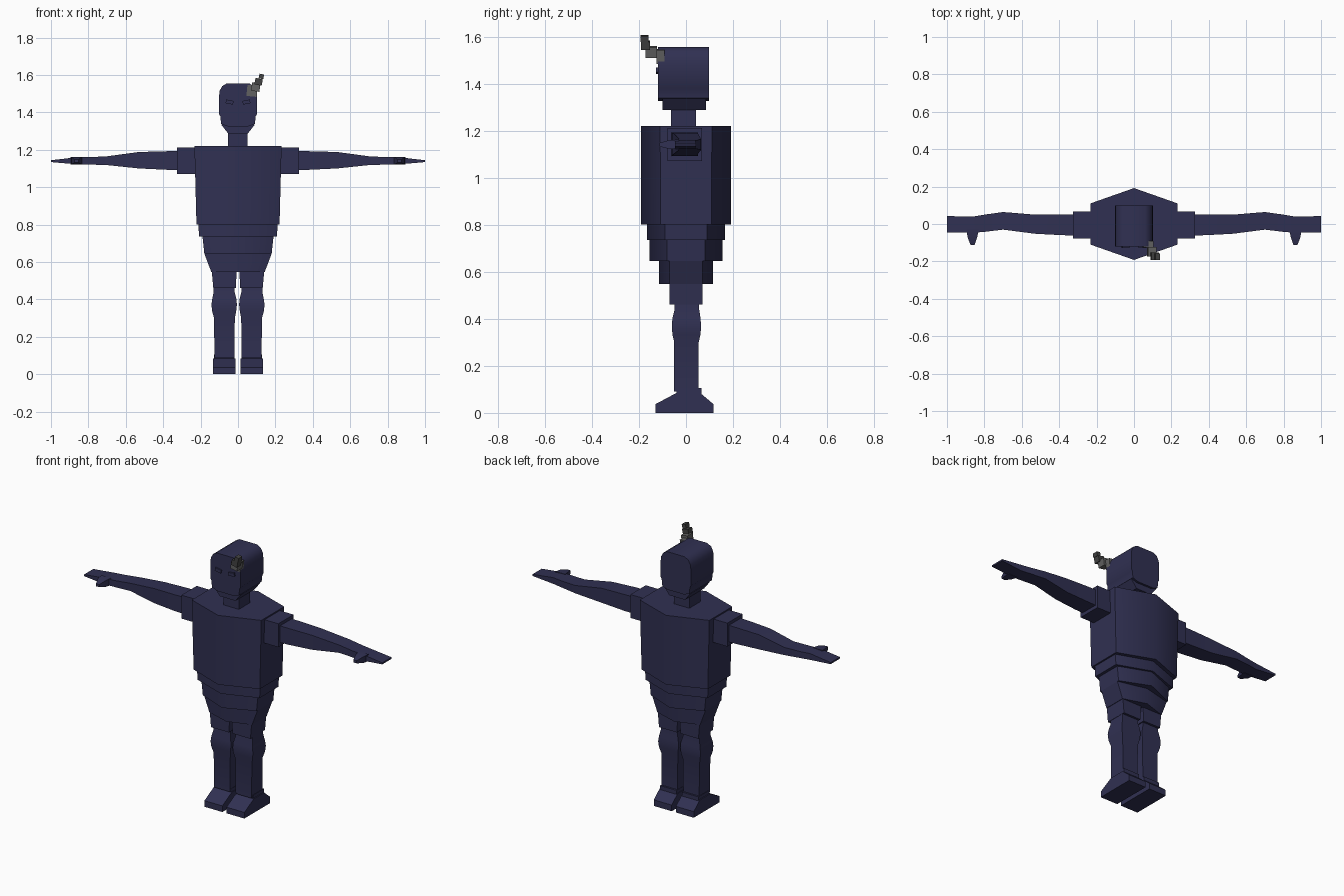
import bpy, bmesh, math
from mathutils import Matrix, Vector


def material(name, rgb):
    m = bpy.data.materials.new(name)
    m.diffuse_color = (*rgb, 1)
    return m


NAVY = material("navy", (0.030, 0.030, 0.085))
GREY = material("mid grey", (0.12, 0.12, 0.12))
DARK = material("dark grey", (0.055, 0.055, 0.055))


def loft(name, rings, mat, smooth=45):
    """Join equal-length rings of 3D points into a closed solid."""
    bm = bmesh.new()
    vs = [[bm.verts.new(p) for p in r] for r in rings]
    n = len(vs[0])
    for a, b in zip(vs, vs[1:]):
        for i in range(n):
            j = (i + 1) % n
            bm.faces.new((a[i], a[j], b[j], b[i]))
    bm.faces.new(vs[0])
    bm.faces.new(vs[-1])
    bmesh.ops.recalc_face_normals(bm, faces=bm.faces)
    for f in bm.faces:
        f.smooth = True
    for e in bm.edges:
        e.smooth = e.calc_face_angle(0) < math.radians(smooth)
    me = bpy.data.meshes.new(name)
    bm.to_mesh(me)
    bm.free()
    me.materials.append(mat)
    ob = bpy.data.objects.new(name, me)
    bpy.context.collection.objects.link(ob)
    return ob


def rect_z(x0, x1, y0, y1, z):
    return [(x0, y0, z), (x1, y0, z), (x1, y1, z), (x0, y1, z)]


def rect_x(x, y0, y1, z0, z1):
    return [(x, y0, z0), (x, y1, z0), (x, y1, z1), (x, y0, z1)]


def hexagon(z, w, corner, apex):
    return [(w, -corner, z), (w, corner, z), (0, apex, z),
            (-w, corner, z), (-w, -corner, z), (0, -apex, z)]


def mirrored(side, rings):
    return [[(side * x, y, z) for x, y, z in r] for r in rings]


def box(name, size, centre, mat, tilt=0):
    sx, sy, sz = (s / 2 for s in size)
    ob = loft(name, [rect_z(-sx, sx, -sy, sy, -sz), rect_z(-sx, sx, -sy, sy, sz)], mat)
    ob.data.transform(Matrix.Translation(Vector(centre)) @ Matrix.Rotation(tilt, 4, 'Y'))
    return ob


# Torso, waist and hip layers
loft("torso", [hexagon(0.80, 0.222, 0.108, 0.192), hexagon(1.22, 0.233, 0.110, 0.192)], NAVY)
loft("waist", [hexagon(0.735, 0.208, 0.09, 0.166), hexagon(0.80, 0.212, 0.09, 0.166)], NAVY)
loft("belt", [hexagon(0.645, 0.18, 0.08, 0.155), hexagon(0.738, 0.19, 0.08, 0.155)], NAVY)
loft("hips", [hexagon(0.547, 0.143, 0.07, 0.115), hexagon(0.645, 0.18, 0.07, 0.115)], NAVY)

# Neck and head
loft("neck", [rect_z(-0.053, 0.05, -0.063, 0.043, 1.2), rect_z(-0.053, 0.05, -0.063, 0.043, 1.31)], NAVY)
half = [(0.055, 1.325), (0.09, 1.338), (0.095, 1.38), (0.102, 1.39), (0.102, 1.48),
        (0.098, 1.515), (0.085, 1.54), (0.06, 1.555)]
profile = half + [(-x, z) for x, z in reversed(half)]
loft("head", [[(x, y, z) for x, z in profile] for y in (-0.12, 0.098)], NAVY)
loft("jaw", [rect_z(-0.053, 0.053, -0.10, 0.085, 1.287),
             rect_z(-0.09, 0.09, -0.10, 0.085, 1.335)], NAVY)

for s, tag in ((-1, "right"), (1, "left")):
    # Eye plates
    box(tag + "_eye", (0.04, 0.009, 0.02), (s * 0.045, -0.124, 1.455), NAVY, s * -0.2)

    # Shoulder and arm with flat hand
    loft(tag + "_shoulder", mirrored(s, [rect_x(0.2, -0.078, 0.068, 1.07, 1.212),
                                         rect_x(0.325, -0.078, 0.068, 1.07, 1.212)]), NAVY)
    arm = [(0.22, -0.062, 0.052, 1.09, 1.195), (0.38, -0.06, 0.052, 1.093, 1.192),
           (0.53, -0.052, 0.05, 1.10, 1.188), (0.70, -0.03, 0.064, 1.118, 1.165),
           (0.80, -0.042, 0.05, 1.121, 1.16), (0.86, -0.047, 0.04, 1.122, 1.16),
           (1.0, -0.046, 0.042, 1.134, 1.144)]
    loft(tag + "_arm", mirrored(s, [rect_x(*a) for a in arm]), NAVY, 30)
    thumb = [(-0.03, 0.83, 0.895, 1.12, 1.162), (-0.07, 0.838, 0.89, 1.122, 1.16),
             (-0.112, 0.852, 0.874, 1.132, 1.148)]
    loft(tag + "_thumb", mirrored(s, [[(a, y, c), (b, y, c), (b, y, d), (a, y, d)]
                                      for y, a, b, c, d in thumb]), NAVY, 30)

    # Thigh, lower leg with rounded knee, ankle
    loft(tag + "_thigh", mirrored(s, [rect_z(0.012, 0.132, -0.07, 0.07, 0.46),
                                      rect_z(0.006, 0.142, -0.07, 0.07, 0.57)]), NAVY)
    leg = [(0.02, 0.126, -0.05, 0.054, 0.09), (0.017, 0.128, -0.05, 0.054, 0.30),
           (0.01, 0.138, -0.058, 0.062, 0.335), (0.006, 0.142, -0.06, 0.064, 0.37),
           (0.008, 0.138, -0.058, 0.062, 0.40), (0.018, 0.13, -0.048, 0.056, 0.44),
           (0.018, 0.13, -0.048, 0.056, 0.48)]
    loft(tag + "_leg", mirrored(s, [rect_z(*r) for r in leg]), NAVY, 35)
    loft(tag + "_ankle", mirrored(s, [rect_z(0.018, 0.128, -0.04, 0.065, 0.07),
                                      rect_z(0.018, 0.128, -0.04, 0.065, 0.105)]), NAVY)

    # Foot: sloping at toe and heel
    foot = [(-0.13, 0.0), (-0.13, 0.037), (-0.04, 0.085), (0.06, 0.085), (0.117, 0.037), (0.117, 0.0)]
    loft(tag + "_foot", mirrored(s, [[(x, y, z) for y, z in foot] for x in (0.014, 0.134)]), NAVY, 20)

# Segmented horn on the forehead
box("horn_base", (0.055, 0.035, 0.06), (0.075, -0.108, 1.515), GREY, 0.1)
box("horn_middle", (0.045, 0.05, 0.045), (0.095, -0.148, 1.535), GREY, 0.15)
box("horn_upper", (0.04, 0.04, 0.035), (0.11, -0.172, 1.563), DARK, 0.2)
box("horn_tip", (0.025, 0.035, 0.025), (0.125, -0.176, 1.592), DARK, 0.2)
